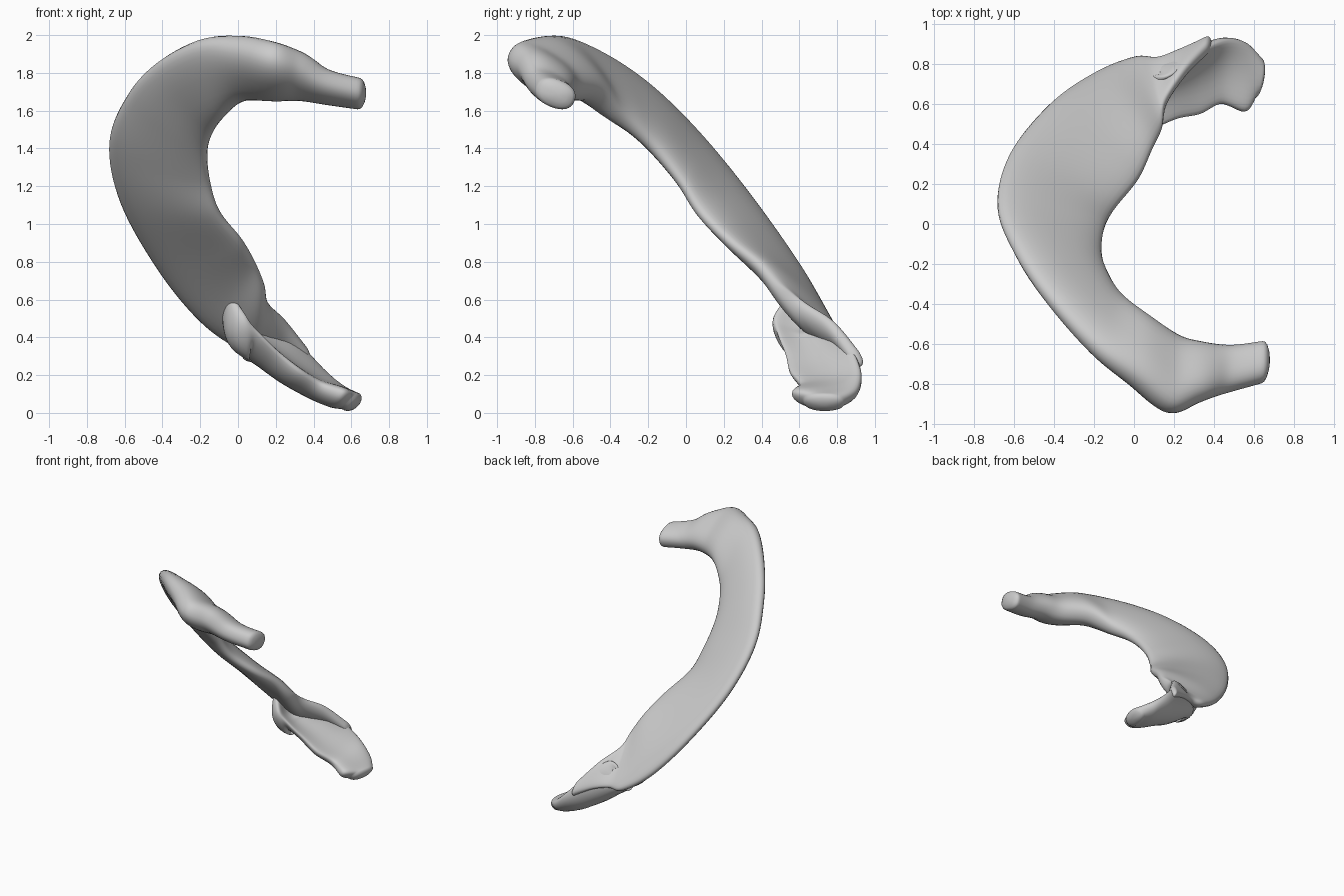
import bpy
import bmesh
import math
from mathutils import Vector

cube = bpy.data.objects.get("Cube")
if cube:
    bpy.data.objects.remove(cube, do_unlink=True)

SIDES = 32   # points round each cross-section
STEPS = 8    # rings between two stations

# Stations along each part: outer edge, inner edge, thickness, sag of the middle
shaft = [
    ((.64, -.79, 1.73), (.64, -.59, 1.65), .15, 0),
    ((.46, -.84, 1.78), (.48, -.61, 1.67), .16, 0),
    ((.33, -.88, 1.87), (.33, -.60, 1.69), .20, 0),
    ((.18, -.93, 1.92), (.20, -.56, 1.69), .23, 0),
    ((0, -.79, 1.97), (.04, -.46, 1.67), .22, 0),
    ((-.20, -.63, 1.97), (-.08, -.36, 1.56), .18, 0),
    ((-.42, -.39, 1.86), (-.14, -.25, 1.47), .15, 0),
    ((-.58, -.16, 1.69), (-.165, -.15, 1.37), .14, 0),
    ((-.68, .09, 1.44), (-.15, -.03, 1.22), .13, 0),
    ((-.62, .35, 1.12), (-.10, .07, 1.06), .13, 0),
    ((-.42, .60, .76), (.02, .22, .91), .13, 0),
    ((-.20, .75, .49), (.09, .37, .79), .13, 0),
    ((0, .83, .35), (.14, .48, .67), .12, .02),
    ((.12, .83, .34), (.16, .61, .58), .09, .02),
    ((.24, .87, .31), (.25, .75, .49), .08, .01),
    ((.36, .92, .25), (.36, .86, .35), .07, 0),
]
neck = [
    ((-.08, .72, .52), (-.04, .54, .62), .06, 0),
    ((.04, .75, .42), (.03, .46, .50), .14, .07),
    ((.16, .75, .50), (.11, .49, .40), .16, .13),
    ((.27, .83, .42), (.21, .53, .30), .15, .11),
    ((.37, .90, .30), (.32, .55, .21), .14, .08),
    ((.46, .93, .20), (.43, .60, .14), .13, .05),
    ((.55, .91, .11), (.55, .56, .10), .13, .03),
    ((.62, .84, .06), (.58, .62, .06), .12, 0),
]


def blend(p, q, r, s, t):
    """Smooth curve from q to r."""
    return (q * 2 + (r - p) * t + (p * 2 - q * 5 + r * 4 - s) * t ** 2
            + (q * 3 - p - r * 3 + s) * t ** 3) / 2


def signed_power(v, e):
    return math.copysign(abs(v) ** e, v)


def loft(name, stations, material):
    """Rounded flat cross-sections swept through the stations."""
    rows = [Vector((*a, *b, t, s)) for a, b, t, s in stations]
    last = len(rows) - 1
    sections = []
    for i in range(last):
        near = [rows[min(max(i + k, 0), last)] for k in (-1, 0, 1, 2)]
        sections += [blend(*near, j / STEPS) for j in range(STEPS)]
    sections.append(rows[last])
    end = len(sections) - 1
    outer = [Vector(s[:3]) for s in sections]
    inner = [Vector(s[3:6]) for s in sections]
    mids = [(a + b) / 2 for a, b in zip(outer, inner)]

    def ring(i, scale=1.0, push=0.0):
        along = (mids[min(i + 4, end)] - mids[max(i - 4, 0)]).normalized()
        half = (inner[i] - outer[i]) / 2
        normal = along.cross(half).normalized()
        thick, sag = sections[i][6], sections[i][7]
        points = []
        for k in range(SIDES):
            angle = math.tau * k / SIDES
            u = signed_power(math.cos(angle), .85)
            v = signed_power(math.sin(angle), .85)
            offset = half * u + normal * (v * thick / 2 + sag * (1 - u * u))
            points.append(mids[i] + offset * scale + along * push)
        return points

    # Rounded ends and the body between them
    caps = [(s, .04 * math.sqrt(1 - s * s)) for s in (.1, .5, .8, .95)]
    rings = [ring(0, s, -p) for s, p in caps]
    rings += [ring(i) for i in range(end + 1)]
    rings += [ring(end, s, p) for s, p in reversed(caps)]

    bm = bmesh.new()
    loops = [[bm.verts.new(p) for p in r] for r in rings]
    for a, b in zip(loops, loops[1:]):
        for k in range(SIDES):
            n = (k + 1) % SIDES
            bm.faces.new((a[k], a[n], b[n], b[k]))
    bm.faces.new(loops[0])
    bm.faces.new(loops[-1])
    bmesh.ops.smooth_vert(bm, verts=bm.verts, factor=.4,
                          use_axis_x=True, use_axis_y=True, use_axis_z=True)
    bmesh.ops.recalc_face_normals(bm, faces=bm.faces)
    mesh = bpy.data.meshes.new(name)
    bm.to_mesh(mesh)
    bm.free()
    mesh.materials.append(material)
    for face in mesh.polygons:
        face.use_smooth = True
    bpy.context.collection.objects.link(bpy.data.objects.new(name, mesh))


# Plain grey surface
grey = bpy.data.materials.new("light_grey")
grey.use_nodes = True
colour = (.6, .6, .6, 1)
grey.diffuse_color = colour
for node in grey.node_tree.nodes:
    if node.type == 'BSDF_PRINCIPLED':
        node.inputs["Base Color"].default_value = colour

# Curved shaft, and the hollow neck at its lower end
loft("rib_shaft", shaft, grey)
loft("rib_neck", neck, grey)
